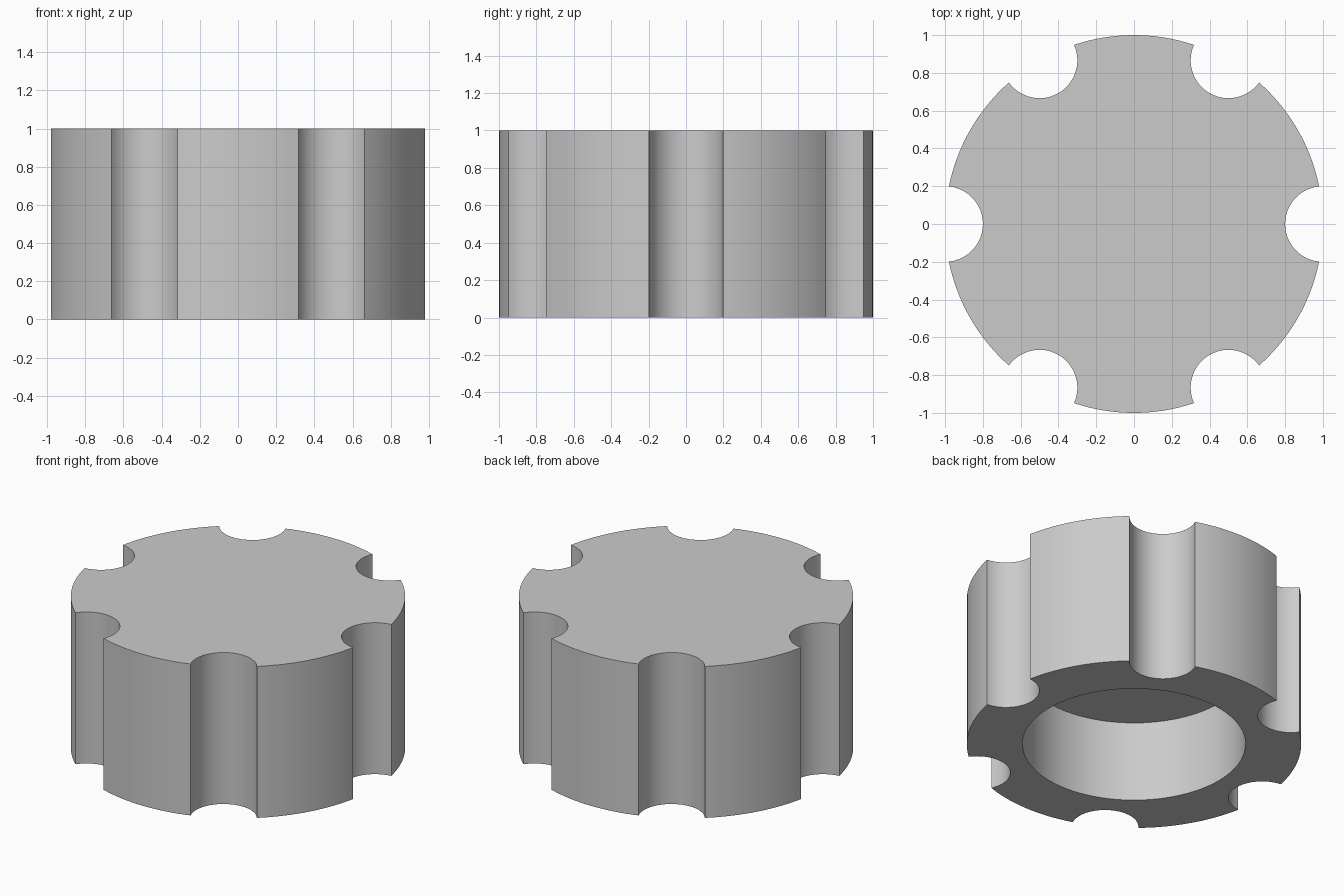
import bpy, bmesh
from math import asin, cos, sin, pi

RADIUS, HEIGHT = 1.0, 1.0
NOTCHES, NOTCH_R = 6, 0.2
BORE_R, BORE_DEPTH = 0.667, 0.533

if "Cube" in bpy.data.objects:
    bpy.data.objects.remove(bpy.data.objects["Cube"], do_unlink=True)

grey = bpy.data.materials.new("plain grey")
grey.use_nodes = True
colour = (0.6, 0.6, 0.6, 1)
grey.diffuse_color = colour
grey.node_tree.nodes["Principled BSDF"].inputs["Base Color"].default_value = colour


def arc(cx, cy, r, start, end, steps):
    """Points along an arc, without the last one."""
    return [(cx + r * cos(start + (end - start) * i / steps),
             cy + r * sin(start + (end - start) * i / steps)) for i in range(steps)]


def prism(name, outline, z0, z1):
    """Closed upright solid with the given outline."""
    bm = bmesh.new()
    base = bm.faces.new([bm.verts.new((x, y, z0)) for x, y in outline])
    top = bmesh.ops.extrude_face_region(bm, geom=[base], use_keep_orig=True)["geom"]
    verts = [v for v in top if isinstance(v, bmesh.types.BMVert)]
    bmesh.ops.translate(bm, verts=verts, vec=(0, 0, z1 - z0))
    bmesh.ops.recalc_face_normals(bm, faces=bm.faces)
    mesh = bpy.data.meshes.new(name)
    bm.to_mesh(mesh)
    bm.free()
    mesh.materials.append(grey)
    obj = bpy.data.objects.new(name, mesh)
    bpy.context.collection.objects.link(obj)
    return obj


# Knob outline: a scooped finger notch, then a stretch of rim, repeated
half = 2 * asin(NOTCH_R / (2 * RADIUS))
pitch = 2 * pi / NOTCHES
outline = []
for n in range(NOTCHES):
    a = n * pitch
    outline += arc(RADIUS * cos(a), RADIUS * sin(a), NOTCH_R,
                   a - pi / 2 - half / 2, a - 3 * pi / 2 + half / 2, 24)
    outline += arc(0, 0, RADIUS, a + half, a + pitch - half, 16)
knob = prism("knob_body", outline, 0, HEIGHT)

# Round recess in the underside
cutter = prism("recess_cutter", arc(0, 0, BORE_R, 0, 2 * pi, 96), -0.1, BORE_DEPTH)
cutter.hide_render = True
cut = knob.modifiers.new("recess", 'BOOLEAN')
cut.operation, cut.solver, cut.object = 'DIFFERENCE', 'EXACT', cutter

bpy.ops.object.select_all(action='DESELECT')
bpy.context.view_layer.objects.active = knob
knob.select_set(True)
bpy.ops.object.modifier_apply(modifier=cut.name)
bpy.data.objects.remove(cutter, do_unlink=True)
bpy.ops.object.shade_smooth_by_angle(angle=pi / 6)
